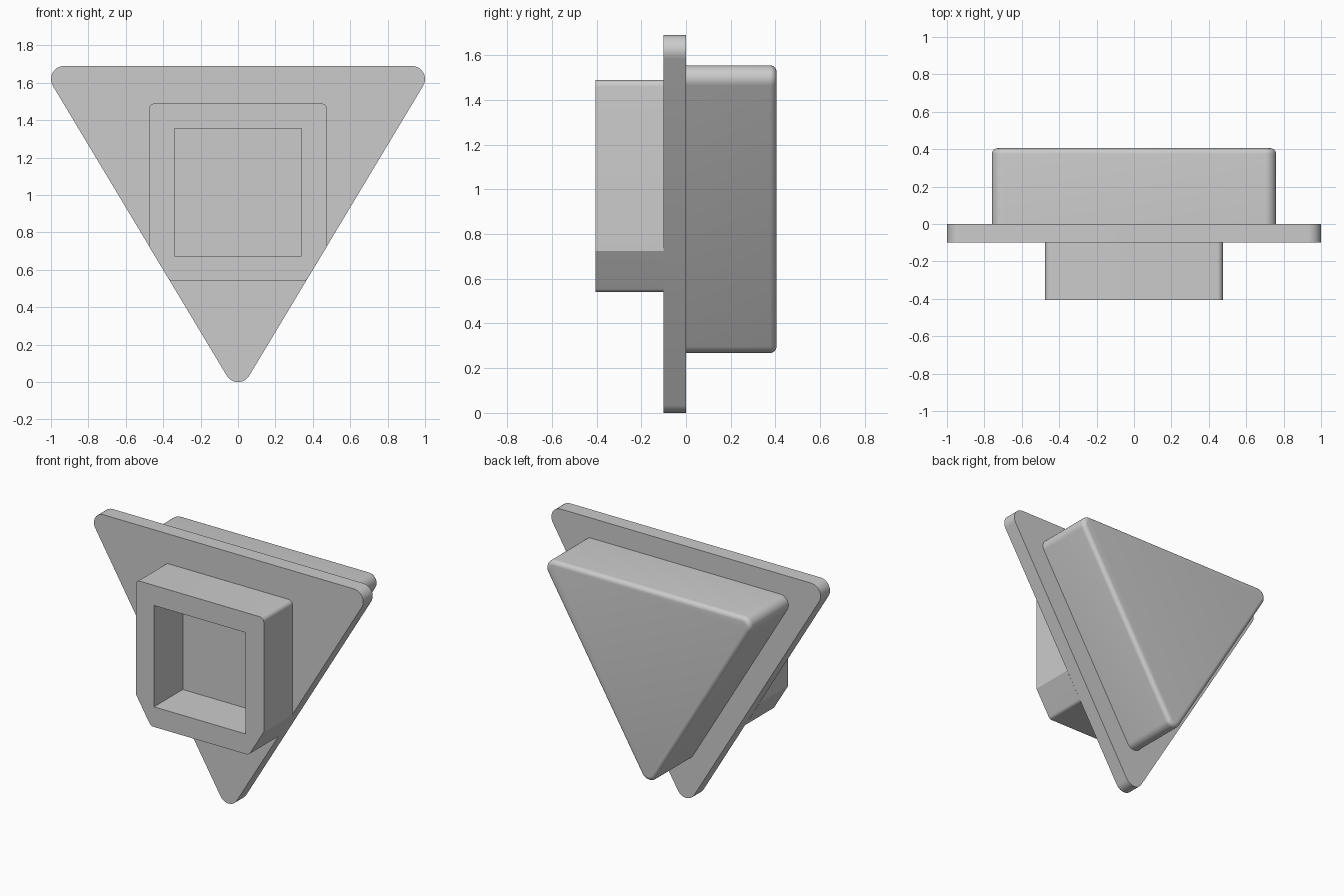
import bpy, bmesh, math
from mathutils import Vector

cube = bpy.data.objects.get("Cube")
if cube:
    bpy.data.objects.remove(cube, do_unlink=True)

GREY = (0.6, 0.6, 0.6, 1)
grey = bpy.data.materials.new("plain_grey")
grey.use_nodes = True
grey.diffuse_color = GREY
grey.node_tree.nodes["Principled BSDF"].inputs["Base Color"].default_value = GREY


def rounded(corners, steps=10):
    """Outline in (x, z) from (x, z, radius) corners."""
    outline = []
    for i, (x, z, r) in enumerate(corners):
        p = Vector((x, z))
        if r == 0:
            outline.append(p)
            continue
        a = (Vector(corners[i - 1][:2]) - p).normalized()
        b = (Vector(corners[(i + 1) % len(corners)][:2]) - p).normalized()
        half = a.angle(b) / 2
        centre = p + (a + b).normalized() * r / math.sin(half)
        start = p + a * r / math.tan(half) - centre
        end = p + b * r / math.tan(half) - centre
        sweep = start.angle(end)
        for k in range(steps + 1):
            t = k / steps
            outline.append(centre + (start * math.sin((1 - t) * sweep)
                                     + end * math.sin(t * sweep)) / math.sin(sweep))
    return outline


def prism(name, outline, front, back, back_bevel=0):
    """Extrude an outline along y, optionally rounding its back rim."""
    bm = bmesh.new()
    face = bm.faces.new([bm.verts.new((p.x, front, p.y)) for p in outline])
    moved = bmesh.ops.extrude_face_region(bm, geom=[face], use_keep_orig=True)["geom"]
    for v in moved:
        if isinstance(v, bmesh.types.BMVert):
            v.co.y = back
    bmesh.ops.recalc_face_normals(bm, faces=bm.faces[:])
    if back_bevel:
        rim = [e for e in bm.edges if all(abs(v.co.y - back) < 1e-5 for v in e.verts)]
        bmesh.ops.bevel(bm, geom=rim, offset=back_bevel, segments=6, profile=0.5,
                        affect='EDGES', clamp_overlap=True)
    mesh = bpy.data.meshes.new(name)
    bm.to_mesh(mesh)
    bm.free()
    mesh.materials.append(grey)
    obj = bpy.data.objects.new(name, mesh)
    bpy.context.collection.objects.link(obj)
    return obj


def activate(obj):
    bpy.ops.object.select_all(action='DESELECT')
    obj.select_set(True)
    bpy.context.view_layer.objects.active = obj


def triangle(half_width, bottom, top, r):
    """Downward triangle whose rounded extents match the given size."""
    slope = (top - bottom - 2 * r) / (half_width - r)
    tip = bottom + r - r * math.hypot(1, slope)
    x = (top - tip) / slope
    return rounded([(-x, top, r), (0, tip, r), (x, top, r)])


# Triangular flange and the raised triangular body behind it
plate = prism("flange_plate", triangle(1.0, 0, 1.69, 0.07), -0.1, 0)
body = prism("triangular_body", triangle(0.76, 0.268, 1.555, 0.06), 0, 0.405, 0.03)

# Square socket, with lower corners trimmed along the flange edges
side = [(0.475, 1.49, 0.03), (0.475, 0.724, 0), (0.364, 0.54, 0.03)]
corners = side + [(-x, z, r) for x, z, r in reversed(side)]
socket = prism("socket_frame", rounded(corners), -0.405, -0.1)

# Square opening through the socket to the flange
opening = [Vector(p) for p in ((-0.34, 0.675), (0.34, 0.675), (0.34, 1.355), (-0.34, 1.355))]
cutter = prism("opening_cutter", opening, -0.5, -0.05)
cutter.hide_render = True
cut = socket.modifiers.new("opening", 'BOOLEAN')
cut.operation = 'DIFFERENCE'
cut.solver = 'EXACT'
cut.object = cutter
activate(socket)
bpy.ops.object.modifier_apply(modifier=cut.name)
bpy.data.objects.remove(cutter, do_unlink=True)

# Smooth the rounded corners while keeping hard edges
for part in (plate, body, socket):
    activate(part)
    bpy.ops.object.shade_smooth_by_angle(angle=math.radians(30))
